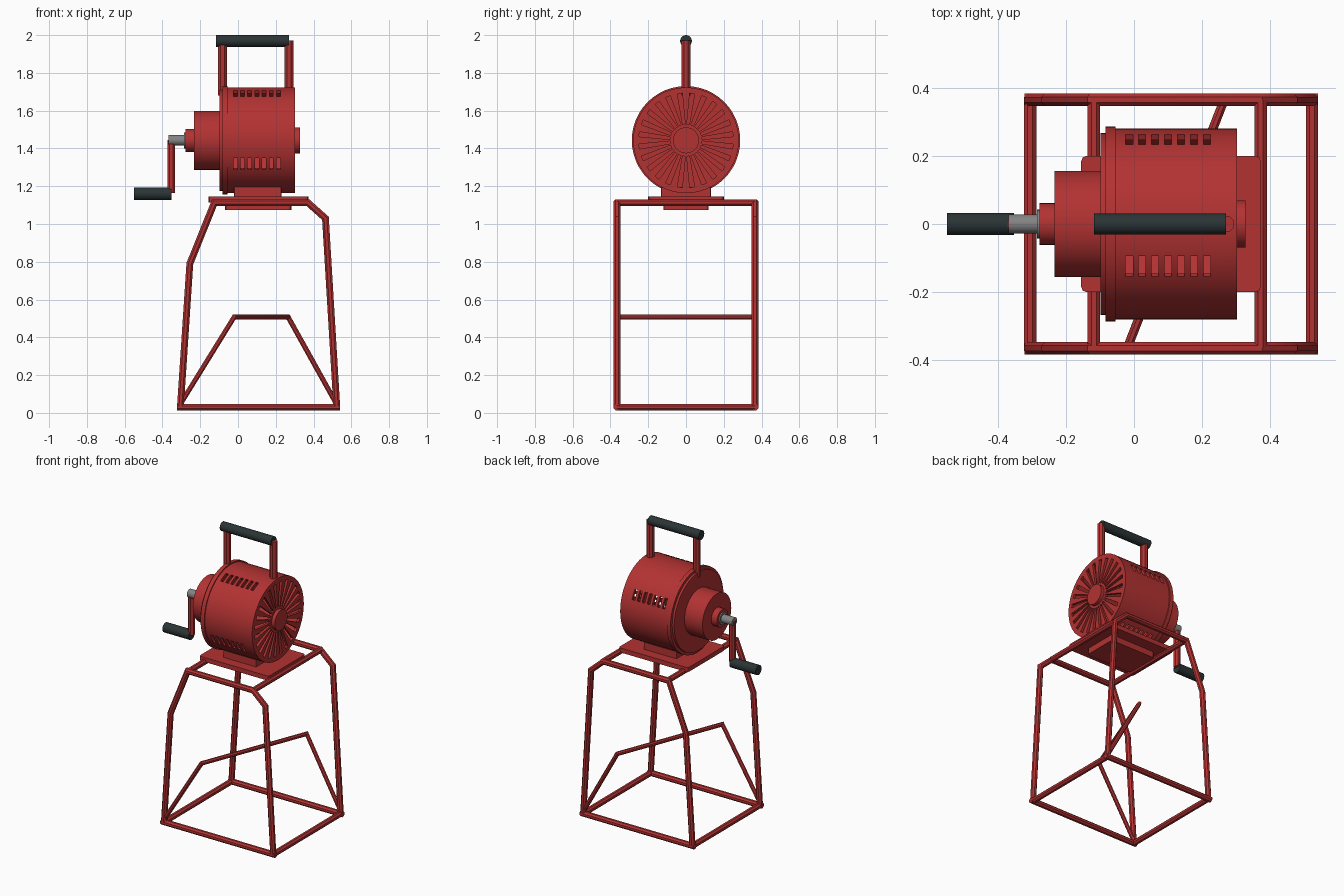
import bpy, bmesh, math
from mathutils import Vector, Matrix

if "Cube" in bpy.data.objects:
    bpy.data.objects.remove(bpy.data.objects["Cube"])


def material(name, col):
    m = bpy.data.materials.new(name)
    m.diffuse_color = (*col, 1)
    m.use_nodes = True
    m.node_tree.nodes["Principled BSDF"].inputs["Base Color"].default_value = m.diffuse_color
    return m


RED = material("red paint", (0.45, 0.032, 0.032))
DARK = material("dark rubber", (0.024, 0.034, 0.035))
GREY = material("grey steel", (0.23, 0.23, 0.235))
AXIS_Z = 1.443   # height of the drum axis


def finish(name, bm, mat, smooth=True):
    bmesh.ops.recalc_face_normals(bm, faces=bm.faces[:])
    me = bpy.data.meshes.new(name)
    bm.to_mesh(me)
    bm.free()
    me.materials.append(mat)
    ob = bpy.data.objects.new(name, me)
    bpy.context.collection.objects.link(ob)
    if smooth:
        shade(ob)
    return ob


def shade(ob):
    bpy.ops.object.select_all(action='DESELECT')
    ob.select_set(True)
    bpy.context.view_layer.objects.active = ob
    bpy.ops.object.shade_smooth_by_angle(angle=math.radians(32))


def tube(name, pts, r, mat=RED, sides=8, closed=False):
    """Mitred tube along a path."""
    pts = [Vector(p) for p in pts]
    n = len(pts)
    bm = bmesh.new()
    d0 = (pts[1] - pts[0]).normalized()
    u = d0.cross(Vector((0, 1, 0)))
    if u.length < 0.1:
        u = d0.cross(Vector((1, 0, 0)))
    u.normalize()
    v = d0.cross(u)
    base = [u * r * math.cos(a) + v * r * math.sin(a)
            for a in [(k + 0.5) * math.tau / sides for k in range(sides)]]
    rings, cur = [], [pts[0] + o for o in base]
    for i in range(n):
        din = (pts[i] - pts[i - 1]).normalized() if (i or closed) else d0
        dout = (pts[(i + 1) % n] - pts[i]).normalized() if (i < n - 1 or closed) else din
        along = din if i else dout
        nrm = (din + dout).normalized()
        cur = [c + along * ((pts[i] - c).dot(nrm) / along.dot(nrm)) for c in cur]
        rings.append([bm.verts.new(c) for c in cur])
    for i in range(n if closed else n - 1):
        a, b = rings[i], rings[(i + 1) % n]
        for k in range(sides):
            j = (k + 1) % sides
            bm.faces.new((a[k], a[j], b[j], b[k]))
    if not closed:
        bm.faces.new(rings[0])
        bm.faces.new(rings[-1])
    return finish(name, bm, mat)


def lathe(name, profile, mat=RED, sides=48, z=AXIS_Z):
    """Closed solid turned about the x axis from (x, radius) points."""
    bm = bmesh.new()
    rings = [[bm.verts.new((x, r * math.cos(k * math.tau / sides),
                            z + r * math.sin(k * math.tau / sides)))
              for k in range(sides)] for x, r in profile]
    for a, b in zip(rings, rings[1:]):
        for k in range(sides):
            j = (k + 1) % sides
            bm.faces.new((a[k], a[j], b[j], b[k]))
    bm.faces.new(rings[0])
    bm.faces.new(rings[-1])
    return finish(name, bm, mat)


def block(name, x0, x1, hy, z0, z1, corner=0.015):
    bm = bmesh.new()
    bmesh.ops.create_cube(bm, size=1, matrix=Matrix.Translation(
        ((x0 + x1) / 2, 0, (z0 + z1) / 2)) @ Matrix.Diagonal((x1 - x0, 2 * hy, z1 - z0, 1)))
    up = [e for e in bm.edges if abs(e.verts[0].co.z - e.verts[1].co.z) > 1e-4]
    bmesh.ops.bevel(bm, geom=up, offset=corner, segments=2, profile=0.5, affect='EDGES')
    return finish(name, bm, RED, False)


def cut(ob, cutter):
    mod = ob.modifiers.new("cut", 'BOOLEAN')
    mod.operation, mod.solver, mod.object = 'DIFFERENCE', 'EXACT', cutter
    bpy.ops.object.select_all(action='DESELECT')
    bpy.context.view_layer.objects.active = ob
    ob.select_set(True)
    bpy.ops.object.modifier_apply(modifier=mod.name)
    bpy.data.objects.remove(cutter)


# Stand: two bent side loops, cross bars and the diagonal brace
HY, R = 0.365, 0.0195
side = [(-0.305, 0.03), (-0.255, 0.79), (-0.125, 1.113),
        (0.37, 1.113), (0.463, 1.03), (0.523, 0.03)]
for s, label in ((-1, "front"), (1, "back")):
    tube(label + "_side_frame", [(x, s * HY, z) for x, z in side], R)
    tube(label + "_bottom_rail", [(-0.322, s * HY, 0.03), (0.54, s * HY, 0.03)], R)
for x, z, label in ((-0.305, 0.03, "left_bottom"), (0.523, 0.03, "right_bottom"),
                    (-0.118, 1.113, "left_top"), (0.372, 1.113, "right_top")):
    tube(label + "_cross_bar", [(x, -HY, z), (x, HY, z)], R)
tube("diagonal_brace", [(-0.303, -HY, 0.05), (-0.02, -HY, 0.508),
                        (0.265, HY, 0.508), (0.52, HY, 0.05)], 0.014)

# Mounting plates
block("mounting_plate", -0.155, 0.372, 0.2, 1.115, 1.146)
block("lower_pad", -0.068, 0.283, 0.12, 1.073, 1.118)
block("drum_foot", -0.02, 0.23, 0.132, 1.14, 1.195, 0.005)

# Hollow drum with vents
drum = lathe("drum", [(-0.06, 0.28), (0.303, 0.28)])
cut(drum, lathe("cavity", [(-0.04, 0.262), (0.285, 0.262)]))
bm = bmesh.new()
for q in range(4):                       # four rows of seven wall slots
    rot = Matrix.Translation((0, 0, AXIS_Z)) @ Matrix.Rotation(
        math.radians(26.6 + 90 * q), 4, 'X')
    for i in range(7):
        bmesh.ops.create_cube(bm, size=1, matrix=rot @ Matrix.Translation(
            (-0.014 + 0.038 * i, 0.27, 0)) @ Matrix.Diagonal((0.021, 0.08, 0.067, 1)))
FINS = 24
for k in range(FINS):                    # tapered radial slots in the end face
    rot = Matrix.Translation((0.294, 0, AXIS_Z)) @ Matrix.Rotation(
        (k + 0.5) * math.tau / FINS, 4, 'X')
    made = bmesh.ops.create_cube(bm, size=1)["verts"]
    for v in made:
        outer = v.co.y > 0
        w = 0.013 if outer else 0.007
        v.co = rot @ Vector((v.co.x * 0.06, 0.25 if outer else 0.085,
                             math.copysign(w, v.co.z)))
cut(drum, finish("slot_cutter", bm, RED, False))
shade(drum)

# Drum end rim, gear housing and hubs
lathe("drum_rim", [(-0.098, 0.268), (-0.083, 0.268), (-0.083, 0.287), (-0.055, 0.287)])
lathe("gear_housing", [(-0.234, 0.156), (-0.09, 0.156)])
lathe("shaft_boss", [(-0.277, 0.061), (-0.23, 0.061)], sides=32)
lathe("end_hub", [(0.28, 0.069), (0.327, 0.069)], sides=32)

# Crank
lathe("shaft_collar", [(-0.285, 0.042), (-0.27, 0.042)], GREY, 24)
lathe("crank_shaft", [(-0.368, 0.028), (-0.27, 0.028)], GREY, 24)
tube("crank_arm", [(-0.353, 0, 1.445), (-0.353, 0, 1.165)], 0.022)
lathe("crank_grip", [(-0.55, 0.033), (-0.352, 0.033)], DARK, 24, 1.16)

# Carrying handle
for x, label in ((-0.082, "left"), (0.27, "right")):
    tube(label + "_handle_post", [(x, 0, 1.68), (x, 0, 1.972)], 0.025)
lathe("handle_grip", [(-0.117, 0.031), (0.27, 0.031)], DARK, 24, 1.969)
